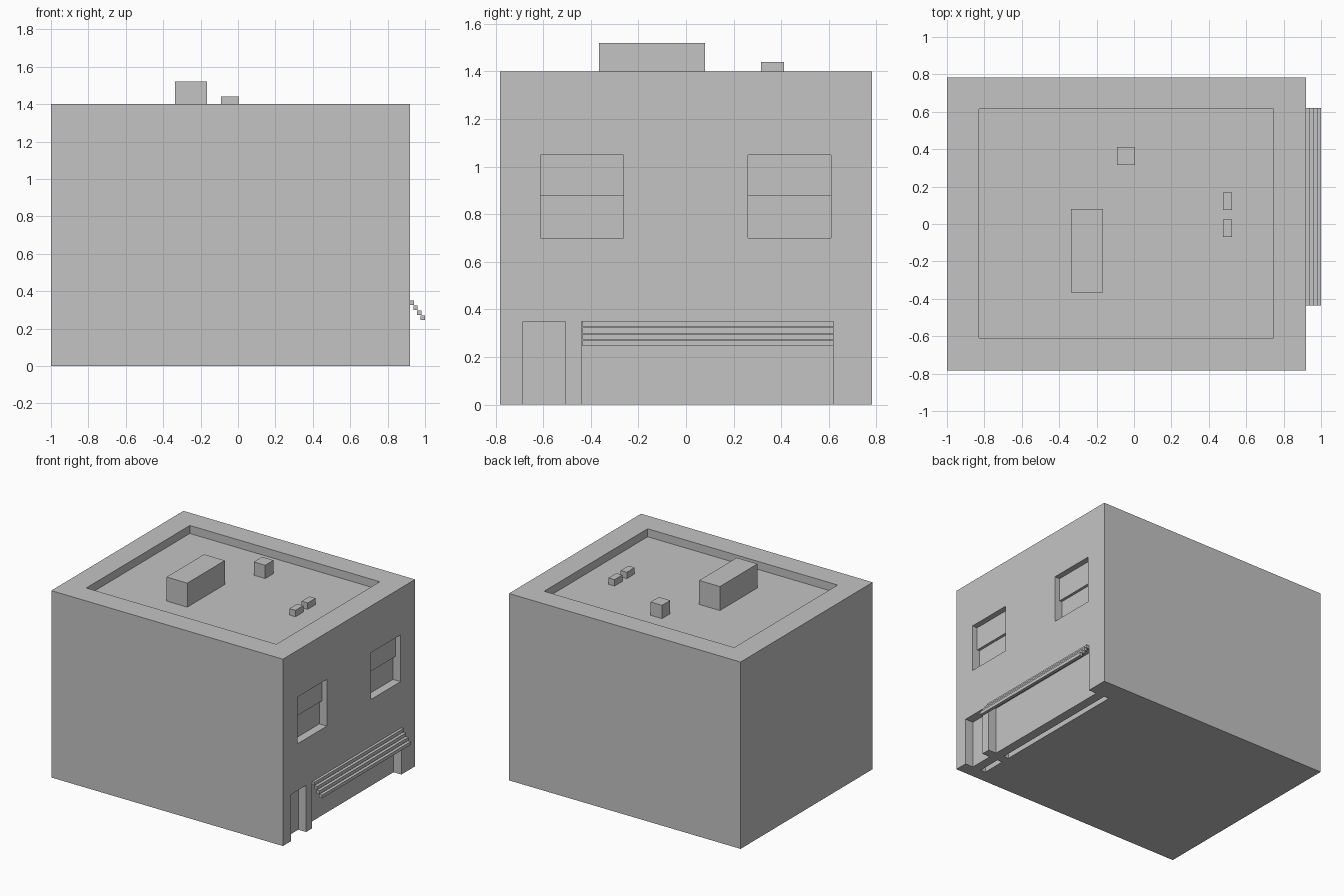
import bpy

if "Cube" in bpy.data.objects:
    bpy.data.objects.remove(bpy.data.objects["Cube"], do_unlink=True)

# Single plain grey for the whole building
grey = bpy.data.materials.new("plain_grey")
grey.use_nodes = True
COLOUR = (0.55, 0.55, 0.55, 1)
grey.diffuse_color = COLOUR
for node in grey.node_tree.nodes:
    if node.type == "BSDF_PRINCIPLED":
        node.inputs["Base Color"].default_value = COLOUR


def box(name, x, y, z):
    """Box spanning the given (min, max) ranges."""
    verts = [(a, b, c) for a in x for b in y for c in z]
    faces = [(0, 1, 3, 2), (4, 6, 7, 5), (0, 4, 5, 1),
             (2, 3, 7, 6), (0, 2, 6, 4), (1, 5, 7, 3)]
    mesh = bpy.data.meshes.new(name)
    mesh.from_pydata(verts, [], faces)
    mesh.materials.append(grey)
    obj = bpy.data.objects.new(name, mesh)
    bpy.context.collection.objects.link(obj)
    return obj


def cut(target, x, y, z):
    """Carve a box-shaped hollow out of the target."""
    cutter = box("cutter", x, y, z)
    cutter.hide_render = True
    mod = target.modifiers.new("cut", "BOOLEAN")
    mod.operation = "DIFFERENCE"
    mod.solver = "EXACT"
    mod.object = cutter
    bpy.context.view_layer.objects.active = target
    bpy.ops.object.modifier_apply(modifier=mod.name)
    bpy.data.objects.remove(cutter, do_unlink=True)


WALL = 0.92      # outer face of the street wall
TOP = 1.40
ROOF = 1.34      # sunken roof floor
OUT = 1.2        # cutters reach past the wall

# Main block with sunken roof
walls = box("building_walls", (-1, WALL), (-0.782, 0.782), (0, TOP))
cut(walls, (-0.83, 0.745), (-0.61, 0.615), (ROOF, TOP + 0.2))

# Windows: deep lower pane, upper sash standing forward
for side, y in (("right", (-0.612, -0.262)), ("left", (0.26, 0.61))):
    cut(walls, (WALL - 0.062, OUT), y, (0.70, 1.05))
    box(side + "_upper_sash", (WALL - 0.07, WALL - 0.042), y, (0.877, 1.05))

# Ground floor openings with panels set inside, hollow behind
for name, y in (("door", (-0.685, -0.507)), ("shop_front", (-0.44, 0.62))):
    cut(walls, (WALL - 0.175, OUT), y, (-0.2, 0.35))
    box(name + "_panel", (WALL - 0.135, WALL - 0.065), y, (0, 0.35))

# Stepped awning above the shop front
for i in range(4):
    x = WALL - 0.003 + i * 0.02
    z = 0.327 - i * 0.0272
    box(f"awning_slat_{i + 1}", (x, x + 0.023), (-0.435, 0.62), (z, z + 0.024))

# Roof equipment
box("roof_housing", (-0.337, -0.165), (-0.365, 0.08), (ROOF, 1.52))
box("roof_chimney", (-0.09, 0.005), (0.315, 0.412), (ROOF, 1.44))
for i, y in enumerate((-0.07, 0.075)):
    box(f"roof_vent_{i + 1}", (0.475, 0.525), (y, y + 0.093), (ROOF, 1.388))
